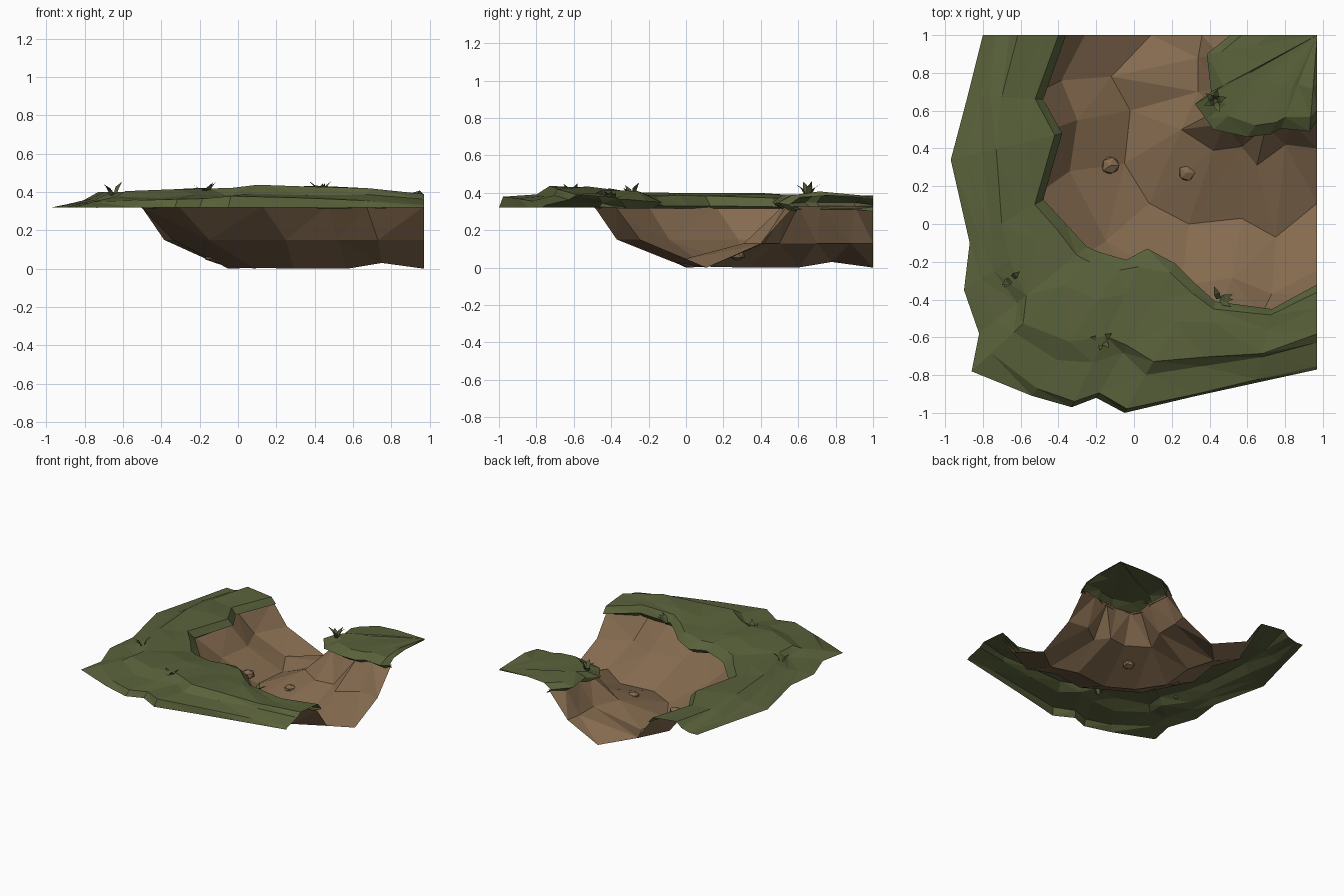
import bpy, bmesh, math, random
from mathutils import Vector

if "Cube" in bpy.data.objects:
    bpy.data.objects.remove(bpy.data.objects["Cube"])

random.seed(4)


def material(name, rgb):
    m = bpy.data.materials.new(name)
    m.diffuse_color = (*rgb, 1)
    m.use_nodes = True
    m.node_tree.nodes["Principled BSDF"].inputs["Base Color"].default_value = m.diffuse_color
    return m


GRASS = material("grass green", (0.100, 0.120, 0.043))
DIRT = material("dirt brown", (0.236, 0.148, 0.079))
STONE = material("pebble brown", (0.230, 0.145, 0.077))
BLADE = material("blade green", (0.085, 0.103, 0.037))


def finish(name, bm, mat):
    mesh = bpy.data.meshes.new(name)
    bm.to_mesh(mesh)
    bm.free()
    mesh.materials.append(mat)
    ob = bpy.data.objects.new(name, mesh)
    bpy.context.collection.objects.link(ob)
    return ob


def loft(name, rows, mat):
    """Triangulated sheet through rows of points, facing up."""
    bm = bmesh.new()
    grid = [[bm.verts.new(p) for p in row] for row in rows]
    for a, b in zip(grid, grid[1:]):
        for i in range(len(a) - 1):
            bm.faces.new((a[i], a[i + 1], b[i + 1], b[i]))
    bmesh.ops.triangulate(bm, faces=bm.faces[:])
    bmesh.ops.remove_doubles(bm, verts=bm.verts[:], dist=0.0005)
    bm.normal_update()
    if sum(f.normal.z * f.calc_area() for f in bm.faces) < 0:
        bmesh.ops.reverse_faces(bm, faces=bm.faces[:])
    return finish(name, bm, mat)


# dirt channel: half of each outer row is given, the rest mirrors across the diagonal
def mirrored(half, shift=0.05):
    return half + [(y - 0.03, x + shift, z) for x, y, z in reversed(half[:-1])]


outer_top = mirrored([(-.39, 1, .325), (-.505, .70, .325), (-.44, .50, .33),
                      (-.51, .16, .325), (-.31, -.20, .325)], .015)
outer_mid = mirrored([(-.26, 1, .15), (-.385, .76, .15), (-.30, .55, .15),
                      (-.34, .28, .15), (-.15, -.09, .15)], .015)
spine = mirrored([(.09, 1, 0), (-.12, .78, .03), (-.02, .60, 0),
                  (-.05, .32, 0), (.08, .11, .005)])
spine[-1] = (.97, .11, 0)
inner_mid = [(x, y, .13) for x, y in [
    (.36, 1), (.34, .88), (.34, .70), (.25, .50), (.42, .39),
    (.57, .41), (.65, .31), (.80, .42), (.97, .40)]]
inner_top = [(x, y, .33) for x, y in [
    (.53, 1), (.45, .90), (.46, .72), (.44, .60), (.48, .53),
    (.60, .51), (.70, .52), (.83, .54), (.97, .58)]]
loft("dirt_channel", [outer_top, outer_mid, spine, inner_mid, inner_top], DIRT)

# outer grass bank: stations run from the back end round to the right end
outer = [(-.80, 1), (-.88, .68), (-.97, .34), (-.87, -.10), (-.90, -.35),
         (-.82, -.58), (-.86, -.78), (-.54, -.91), (-.33, -.97), (-.20, -.92),
         (-.05, -1), (.33, -.91), (.65, -.84), (.97, -.77)]
inner = [(-.36, 1), (-.48, .66), (-.38, .48), (-.48, .13), (-.36, 0),
         (-.25, -.12), (-.18, -.15), (-.04, -.19), (.07, -.13), (.22, -.21),
         (.33, -.32), (.43, -.41), (.73, -.45), (.97, -.32)]
crest = [.375, .385, .395, .40, .40, .40, .405, .415, .42, .425, .435, .43, .415, .39]


def bank_row(t, z_of, wobble=0.0, left_t=None):
    row = []
    for i, (o, n) in enumerate(zip(outer, inner)):
        inside = 0 < i < len(outer) - 1
        tt = left_t if left_t is not None and i < 7 else t
        tt += random.uniform(-wobble, wobble) if inside else 0
        z = z_of(crest[i]) + random.uniform(-wobble, wobble) * 0.15
        row.append((o[0] + (n[0] - o[0]) * tt, o[1] + (n[1] - o[1]) * tt, z))
    return row


loft("grass_bank", [
    bank_row(0, lambda c: .32),
    bank_row(.04, lambda c: c - .058, .02, .15),
    bank_row(.32, lambda c: c - .037, .07),
    bank_row(.42, lambda c: c, .03),
    bank_row(.72, lambda c: c - .005, .08),
    bank_row(.91, lambda c: c - .02, .03),
    bank_row(1, lambda c: c - .07),
    bank_row(.95, lambda c: .315)], GRASS)

# inner grass corner: rings shrinking towards the back right corner
corner = Vector((.97, 1, 0))
edge = [(.51, 1), (.39, .90), (.41, .70), (.33, .64), (.39, .56), (.42, .50),
        (.60, .46), (.72, .47), (.78, .51), (.93, .49), (.97, .55)]


def corner_ring(shrink, z, wobble=0.0):
    ring = []
    for i, p in enumerate(edge):
        inside = 0 < i < len(edge) - 1
        s = shrink + (random.uniform(-wobble, wobble) if inside else 0)
        q = Vector((*p, 0)).lerp(corner, s)
        dz = random.uniform(-wobble, wobble) * 0.2 if inside else -.01
        ring.append((q.x, q.y, z + dz))
    return ring


loft("grass_corner", [corner_ring(.10, .31), corner_ring(0, .345, .02),
                      corner_ring(.13, .385, .04), corner_ring(.45, .395, .07),
                      corner_ring(1, .38)], GRASS)


# grass tufts: tapered blades bending outwards
def tuft(name, x, y, z, angles, reach=.055, height=.08):
    bm = bmesh.new()
    for k, deg in enumerate(angles):
        a = math.radians(deg)
        d = Vector((math.cos(a), math.sin(a), 0))
        side = Vector((-d.y, d.x, 0))
        base = Vector((x, y, z)) + d * .006
        h = height * (1 - .18 * (k % 3))
        mid = base + d * reach * .4 + Vector((0, 0, h * .65))
        tip = base + d * reach + Vector((0, 0, h))
        v = [bm.verts.new(p) for p in (base - side * .012, base + side * .012,
                                       mid + side * .016, mid - side * .016, tip)]
        bm.faces.new(v[:4])
        bm.faces.new((v[3], v[2], v[4]))
    finish(name, bm, BLADE)


tuft("tuft_left", -.65, -.29, .375, (40, 215, 230))
tuft("tuft_front", -.17, -.61, .37, (30, 170, 260, 310), .055)
tuft("tuft_lip", .45, -.40, .35, (0, 20, 110, 330), .07, .06)
tuft("tuft_corner", .43, .65, .375, (20, 80, 140, 200, 290), .06, .085)


# pebbles
def pebble(name, x, y, z, r):
    bm = bmesh.new()
    bmesh.ops.create_icosphere(bm, subdivisions=1, radius=r)
    for v in bm.verts:
        v.co *= random.uniform(.9, 1.1)
        v.co.z *= .7
        v.co += Vector((x, y, z))
    finish(name, bm, STONE)


pebble("pebble_left", -.125, .31, .065, .05)
pebble("pebble_right", .28, .27, .07, .048)
